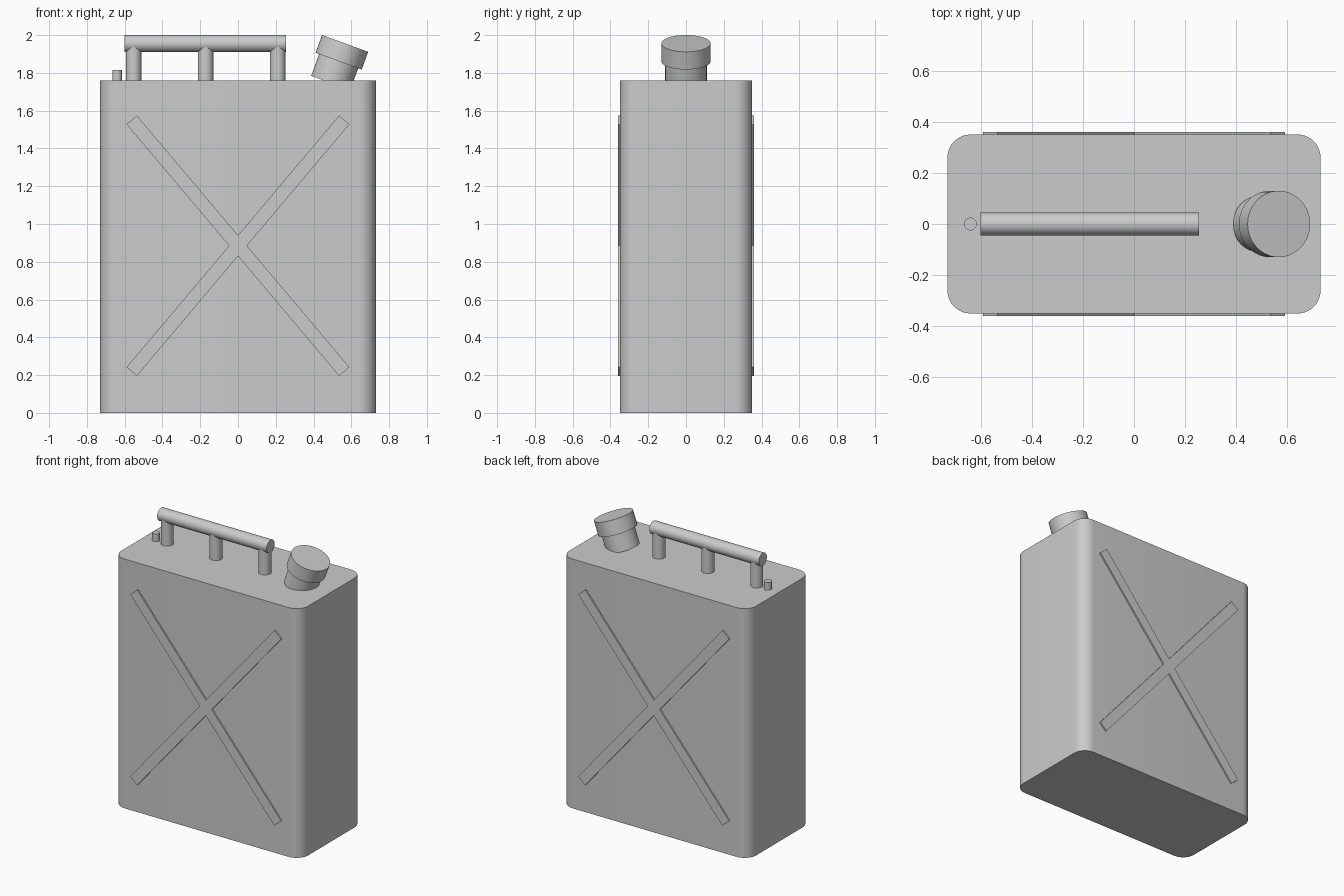
import bpy
import bmesh
from math import radians, sin, cos, pi
from mathutils import Vector

cube = bpy.data.objects.get("Cube")
if cube:
    bpy.data.objects.remove(cube, do_unlink=True)

# One plain grey for the whole can
grey = bpy.data.materials.new("plain grey")
grey.use_nodes = True
colour = (0.6, 0.6, 0.6, 1)
grey.diffuse_color = colour
grey.node_tree.nodes["Principled BSDF"].inputs["Base Color"].default_value = colour


def finish(obj, name):
    obj.name = obj.data.name = name
    obj.data.materials.append(grey)
    bpy.ops.object.select_all(action="DESELECT")
    obj.select_set(True)
    bpy.context.view_layer.objects.active = obj
    bpy.ops.object.shade_smooth_by_angle(angle=radians(30))
    return obj


def prism(name, outline, offset):
    """Extrude a closed outline of points along an offset."""
    bm = bmesh.new()
    face = bm.faces.new([bm.verts.new(p) for p in outline])
    ext = bmesh.ops.extrude_face_region(bm, geom=[face], use_keep_orig=True)
    moved = [v for v in ext["geom"] if isinstance(v, bmesh.types.BMVert)]
    bmesh.ops.translate(bm, verts=moved, vec=offset)
    bmesh.ops.recalc_face_normals(bm, faces=bm.faces)
    mesh = bpy.data.meshes.new(name)
    bm.to_mesh(mesh)
    bm.free()
    obj = bpy.data.objects.new(name, mesh)
    bpy.context.collection.objects.link(obj)
    return finish(obj, name)


def rod(name, start, end, radius, sides=48):
    """Cylinder between two points."""
    start, end = Vector(start), Vector(end)
    axis = end - start
    bpy.ops.mesh.primitive_cylinder_add(
        vertices=sides, radius=radius, depth=axis.length,
        location=(start + end) / 2,
        rotation=axis.to_track_quat("Z", "Y").to_euler())
    return finish(bpy.context.object, name)


# Body: rounded rectangle extruded upward
half_x, half_y, height, corner, steps = 0.73, 0.35, 1.76, 0.09, 10
outline = []
for q, (sx, sy) in enumerate([(1, 1), (-1, 1), (-1, -1), (1, -1)]):
    for i in range(steps + 1):
        a = (q + i / steps) * pi / 2
        outline.append((sx * (half_x - corner) + corner * cos(a),
                        sy * (half_y - corner) + corner * sin(a), 0))
prism("can_body", outline, (0, 0, height))

# Raised cross ribs on the front and back, mirrored from one quarter
quarter = [(0.047, 0), (0.59, 0.643), (0.535, 0.689), (0, 0.055)]
upper = quarter + [(-x, z) for x, z in quarter[2::-1]]
cross = upper + [(x, -z) for x, z in upper[-2:0:-1]]
for name, side in (("front_cross", -1), ("back_cross", 1)):
    prism(name, [(x, side * 0.34, z + 0.885) for x, z in cross],
          (0, side * 0.02, 0))

# Handle: a bar on three posts
bar_z = 1.955
rod("handle_bar", (-0.6, 0, bar_z), (0.255, 0, bar_z), 0.045)
for name, x in (("right", -0.553), ("middle", -0.172), ("left", 0.21)):
    rod(f"handle_post_{name}", (x, 0, height - 0.01), (x, 0, bar_z), 0.041)

# Small vent peg
rod("vent_peg", (-0.64, 0, height - 0.01), (-0.64, 0, 1.815), 0.025, 32)

# Tilted spout and its cap
tilt = radians(20)
axis = Vector((sin(tilt), 0, cos(tilt)))
cap_top = Vector((0.567, 0, 1.956))
rod("spout_cap", cap_top - axis * 0.1, cap_top, 0.13, 64)
rod("spout_neck", cap_top - axis * 0.223, cap_top - axis * 0.09, 0.11, 64)
